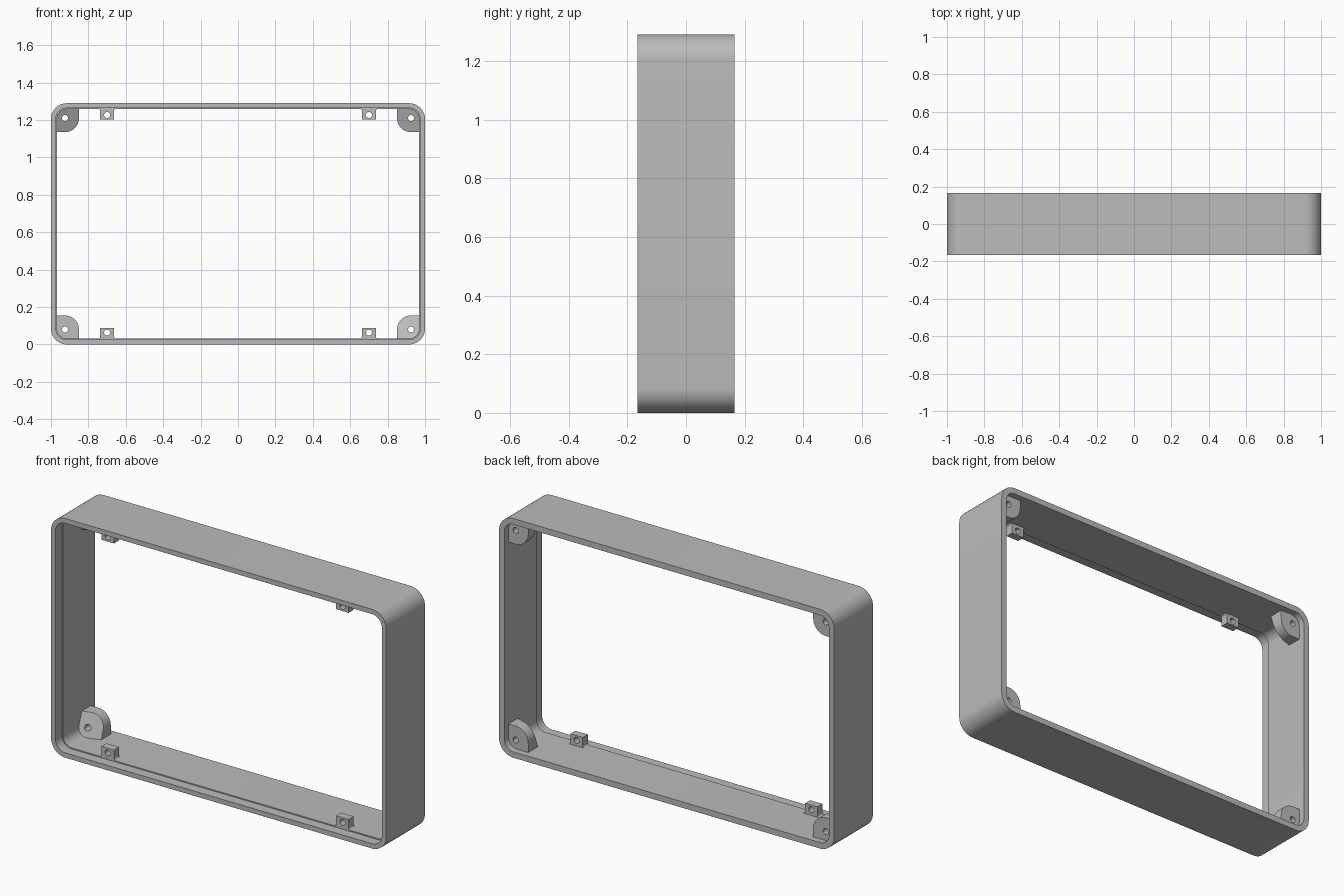
import bpy, bmesh
from math import sin, cos, radians

if "Cube" in bpy.data.objects:
    bpy.data.objects.remove(bpy.data.objects["Cube"])

HEIGHT = 1.29
DEPTH = 0.165          # half the depth
WALL = 0.032
STEP_Y = -0.11         # back of the shallow front rebate
MID = HEIGHT / 2

grey = bpy.data.materials.new("plain_grey")
grey.use_nodes = True
grey.diffuse_color = (0.5, 0.5, 0.5, 1)
grey.node_tree.nodes["Principled BSDF"].inputs["Base Color"].default_value = (0.5, 0.5, 0.5, 1)


def arc(cx, cz, r, start, end, n=10):
    angles = [radians(start + (end - start) * i / n) for i in range(n + 1)]
    return [(cx + r * cos(a), cz + r * sin(a)) for a in angles]


def rounded_rect(inset):
    """Outline of the frame, shrunk by inset, in x and z."""
    r = 0.085 - inset
    x, z = 1 - inset - r, MID - inset - r
    pts = []
    for sx, sz, a in ((1, 1, 0), (-1, 1, 90), (-1, -1, 180), (1, -1, 270)):
        pts += arc(sx * x, MID + sz * z, r, a, a + 90)
    return pts


def make_object(name, bm):
    bmesh.ops.recalc_face_normals(bm, faces=bm.faces)
    mesh = bpy.data.meshes.new(name)
    bm.to_mesh(mesh)
    bm.free()
    mesh.materials.append(grey)
    obj = bpy.data.objects.new(name, mesh)
    bpy.context.collection.objects.link(obj)
    return obj


def smooth(obj):
    bpy.ops.object.select_all(action="DESELECT")
    obj.select_set(True)
    bpy.context.view_layer.objects.active = obj
    bpy.ops.object.shade_smooth_by_angle(angle=radians(30))


def prism(name, outline, front, back):
    """Solid from an outline; front is a function giving y at x, z."""
    bm = bmesh.new()
    a = [bm.verts.new((x, front(x, z), z)) for x, z in outline]
    b = [bm.verts.new((x, back, z)) for x, z in outline]
    bm.faces.new(a)
    bm.faces.new(b[::-1])
    for i in range(len(a)):
        j = (i + 1) % len(a)
        bm.faces.new((a[i], b[i], b[j], a[j]))
    return make_object(name, bm)


def drill(obj, x, z, r):
    """Cut a round hole straight through along y."""
    cutter = prism("hole_cutter", arc(x, z, r, 0, 345, 23), lambda x, z: -0.3, 0.3)
    cutter.hide_render = True
    mod = obj.modifiers.new("hole", "BOOLEAN")
    mod.operation = "DIFFERENCE"
    mod.solver = "EXACT"
    mod.object = cutter
    bpy.context.view_layer.objects.active = obj
    bpy.ops.object.modifier_apply(modifier=mod.name)
    bpy.data.objects.remove(cutter)
    smooth(obj)


# Frame: a closed section swept round the rounded rectangle
bm = bmesh.new()
section = [(0, -DEPTH), (0, DEPTH), (WALL, DEPTH), (WALL, STEP_Y),
           (WALL - 0.006, STEP_Y), (WALL - 0.006, -DEPTH)]
rings = [[bm.verts.new((x, y, z)) for x, z in rounded_rect(inset)] for inset, y in section]
for k, ring in enumerate(rings):
    nxt = rings[(k + 1) % len(rings)]
    for i in range(len(ring)):
        j = (i + 1) % len(ring)
        bm.faces.new((ring[i], ring[j], nxt[j], nxt[i]))
smooth(make_object("frame", bm))

# Outlines for the lower left corner; the other corners mirror them
HOLE_X, HOLE_Z, BOSS_R = 0.925, 0.08, 0.075
boss = ([(0.98, HOLE_Z + BOSS_R)] + arc(HOLE_X, HOLE_Z, BOSS_R, 90, 180)
        + [(HOLE_X - BOSS_R, 0.02)] + arc(0.92, 0.08, 0.06, 270, 360))

TAB_X, TAB_W, FLARE = 0.7, 0.037, 0.009
side = [(TAB_W + FLARE, 0.02), (TAB_W + FLARE, WALL)]
side += arc(TAB_W + FLARE, WALL + FLARE, FLARE, 270, 180, 4) + [(TAB_W, 0.088)]
tab = [(TAB_X + x, z) for x, z in side] + [(TAB_X - x, z) for x, z in side[::-1]]


def boss_front(x, z):
    """Sloping front face, deepest in the corner."""
    from_side = 1 - WALL - abs(x)
    from_end = MID - WALL - abs(z - MID)
    return 0.01 + 0.33 * (from_side + from_end)


for sx, side_name in ((1, "left"), (-1, "right")):
    for sz, end_name in ((1, "lower"), (-1, "upper")):
        def place(x, z):
            return sx * x, MID + sz * (z - MID)

        where = f"{end_name}_{side_name}"
        # Screw boss in the corner
        obj = prism("corner_boss_" + where, [place(*p) for p in boss], boss_front, 0.13)
        drill(obj, *place(HOLE_X, HOLE_Z), 0.016)
        # Small mounting tab
        obj = prism("tab_" + where, [place(*p) for p in tab], lambda x, z: STEP_Y, -0.067)
        drill(obj, *place(TAB_X, 0.063), 0.016)
